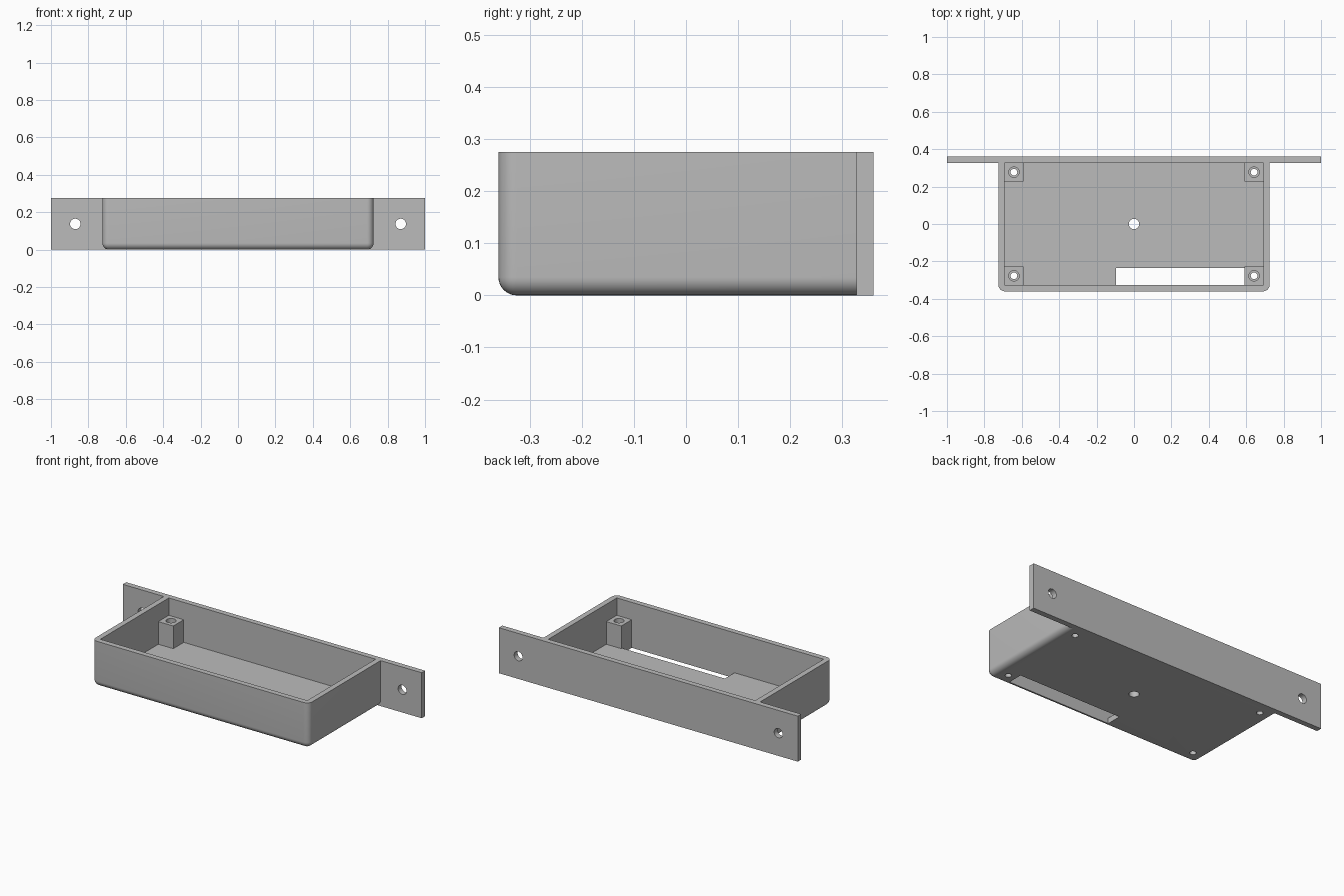
import bpy, bmesh, math
from mathutils import Matrix, Vector

cube = bpy.data.objects.get("Cube")
if cube:
    bpy.data.objects.remove(cube, do_unlink=True)

# Overall sizes
HALF_W, HALF_D, HEIGHT = 0.725, 0.36, 0.275
WALL = 0.033
BACK = HALF_D - WALL              # front face of the mounting plate
IN_X, IN_Y = HALF_W - WALL, HALF_D - WALL
POST, POST_TOP = 0.1, 0.17
POST_X, POST_Y = IN_X - POST / 2, IN_Y - POST / 2
BORE, SCREW = 0.028, 0.018

grey = bpy.data.materials.new("plain grey")
grey.use_nodes = True
colour = (0.5, 0.5, 0.5, 1)
grey.diffuse_color = colour
grey.node_tree.nodes["Principled BSDF"].inputs["Base Color"].default_value = colour


def add_box(bm, lo, hi):
    lo, hi = Vector(lo), Vector(hi)
    matrix = Matrix.Translation((lo + hi) / 2) @ Matrix.Diagonal((*(hi - lo), 1))
    bmesh.ops.create_cube(bm, size=1, matrix=matrix)


def add_cylinder(bm, centre, radius, depth, along_y=False):
    matrix = Matrix.Translation(centre)
    if along_y:
        matrix = matrix @ Matrix.Rotation(math.pi / 2, 4, 'X')
    bmesh.ops.create_cone(bm, cap_ends=True, segments=32, radius1=radius,
                          radius2=radius, depth=depth, matrix=matrix)


def make_object(name, bm):
    mesh = bpy.data.meshes.new(name)
    bm.to_mesh(mesh)
    bm.free()
    mesh.materials.append(grey)
    obj = bpy.data.objects.new(name, mesh)
    bpy.context.collection.objects.link(obj)
    return obj


def activate(obj):
    bpy.ops.object.select_all(action='DESELECT')
    obj.select_set(True)
    bpy.context.view_layer.objects.active = obj


def cut(obj, bm):
    cutter = make_object("cutter", bm)
    cutter.hide_render = True
    mod = obj.modifiers.new("cut", 'BOOLEAN')
    mod.operation, mod.solver, mod.object = 'DIFFERENCE', 'EXACT', cutter
    activate(obj)
    bpy.ops.object.modifier_apply(modifier=mod.name)
    bpy.data.objects.remove(cutter, do_unlink=True)


def smooth(obj):
    activate(obj)
    bpy.ops.object.shade_smooth_by_angle(angle=math.radians(30))


# Tray: bottom and front corner edges rounded, back and rim left sharp
bm = bmesh.new()
add_box(bm, (-HALF_W, -HALF_D, 0), (HALF_W, BACK, HEIGHT))


def is_rounded(edge):
    mid = (edge.verts[0].co + edge.verts[1].co) / 2
    low, front, side = mid.z < 0.01, mid.y < -HALF_D + 0.01, abs(mid.x) > HALF_W - 0.01
    return [low, front, side].count(True) == 2


bmesh.ops.bevel(bm, geom=[e for e in bm.edges if is_rounded(e)], offset=0.035,
                segments=8, profile=0.5, affect='EDGES')
tray = make_object("tray", bm)

# Cavity, open to the back plate
bm = bmesh.new()
add_box(bm, (-IN_X, -IN_Y, WALL), (IN_X, BACK + 0.1, HEIGHT + 0.1))
cut(tray, bm)

# Floor openings: slot, centre hole and screw holes
bm = bmesh.new()
add_box(bm, (-0.095, -IN_Y, -0.1), (IN_X - POST, -0.235, WALL + 0.05))
add_cylinder(bm, (0, 0, 0), BORE, 0.2)
for sx in (-1, 1):
    for sy in (-1, 1):
        add_cylinder(bm, (sx * POST_X, sy * POST_Y, 0), SCREW, 0.2)
cut(tray, bm)
smooth(tray)

# Bored corner posts
for sx, side in ((-1, "right"), (1, "left")):
    for sy, end in ((-1, "front"), (1, "back")):
        x, y = sx * POST_X, sy * POST_Y
        bm = bmesh.new()
        add_box(bm, (x - POST / 2, y - POST / 2, WALL), (x + POST / 2, y + POST / 2, POST_TOP))
        post = make_object(f"{end}_{side}_post", bm)
        bm = bmesh.new()
        add_cylinder(bm, (x, y, POST_TOP / 2), BORE, 0.4)
        cut(post, bm)
        smooth(post)

# Mounting plate with a screw hole in each ear
bm = bmesh.new()
add_box(bm, (-1, BACK, 0), (1, HALF_D, HEIGHT))
plate = make_object("mounting_plate", bm)
bm = bmesh.new()
for sx in (-1, 1):
    add_cylinder(bm, (sx * 0.87, BACK, HEIGHT / 2), BORE, 0.2, along_y=True)
cut(plate, bm)
smooth(plate)
